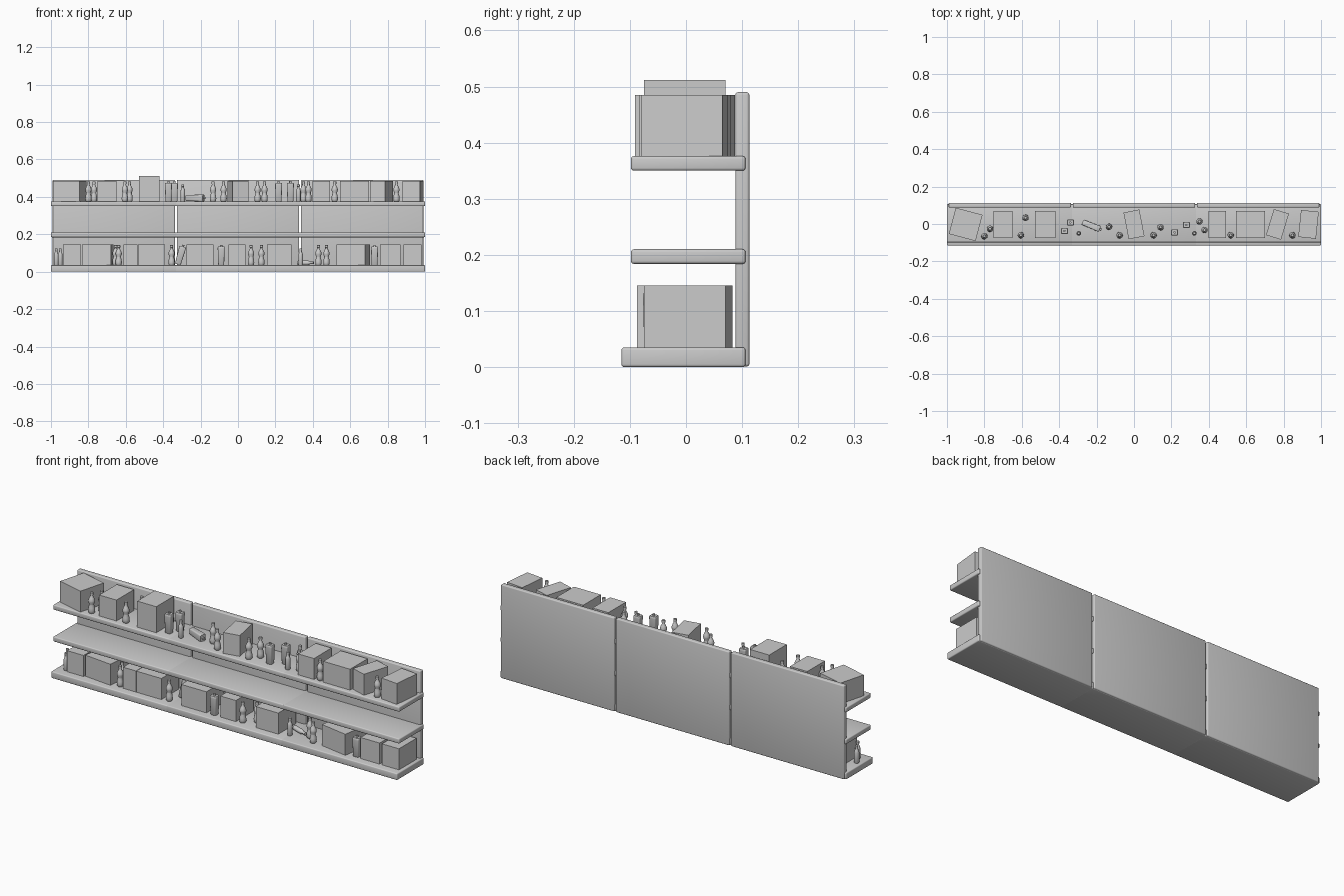
import bpy, bmesh
from math import radians, cos, sin, pi
from mathutils import Matrix, Vector

if "Cube" in bpy.data.objects:
    bpy.data.objects.remove(bpy.data.objects["Cube"])


def finish(name, bm, loc=(0, 0, 0), rot=(0, 0, 0), smooth=True):
    me = bpy.data.meshes.new(name)
    bmesh.ops.recalc_face_normals(bm, faces=bm.faces)
    bm.to_mesh(me)
    bm.free()
    ob = bpy.data.objects.new(name, me)
    bpy.context.collection.objects.link(ob)
    ob.location = loc
    ob.rotation_euler = rot
    if smooth:
        me.shade_smooth()
        me.set_sharp_from_angle(angle=radians(40))
    return ob


def block(name, lo, hi, bevel=0.0, loc=(0, 0, 0), rot=(0, 0, 0)):
    bm = bmesh.new()
    lo, hi = Vector(lo), Vector(hi)
    bmesh.ops.create_cube(bm, size=1, matrix=Matrix.Translation((lo + hi) / 2)
                          @ Matrix.Diagonal((*(hi - lo), 1)))
    if bevel:
        bmesh.ops.bevel(bm, geom=bm.edges[:], offset=bevel, segments=3,
                        profile=0.5, affect='EDGES')
    return finish(name, bm, loc, rot, bool(bevel))


def stack_rings(bm, rings):
    # skin a list of closed rings of points and cap both ends
    vs = [[bm.verts.new(p) for p in ring] for ring in rings]
    n = len(vs[0])
    for a, b in zip(vs, vs[1:]):
        for i in range(n):
            j = (i + 1) % n
            bm.faces.new((a[i], a[j], b[j], b[i]))
    bm.faces.new(vs[0][::-1])
    bm.faces.new(vs[-1])


def circle(r, z, n=14):
    return [(r * cos(2 * pi * i / n), r * sin(2 * pi * i / n), z) for i in range(n)]


def rounded(w, d, r, z):
    pts = []
    for k, (sx, sy) in enumerate([(1, 1), (-1, 1), (-1, -1), (1, -1)]):
        for s in range(4):
            a = pi / 2 * k + pi / 6 * s
            pts.append((sx * (w / 2 - r) + r * cos(a), sy * (d / 2 - r) + r * sin(a), z))
    return pts


# waisted drink bottle, height 0.107
BOTTLE = [(.013, 0), (.016, .004), (.017, .015), (.016, .028), (.012, .042), (.012, .046),
          (.0165, .058), (.0165, .066), (.012, .078), (.007, .087), (.0065, .093),
          (.0085, .0935), (.0085, .106), (.0075, .107)]
# slim straight bottle
SLIM = [(.011, 0), (.0125, .003), (.0125, .055), (.010, .064), (.006, .072),
        (.006, .078), (.0075, .0785), (.0075, .09)]


def bottle(x, y, z, profile=BOTTLE, rot=(0, 0, 0)):
    bm = bmesh.new()
    stack_rings(bm, [circle(r, h) for r, h in profile])
    finish('bottle', bm, (x, y, z), rot)


def carton(x, y, z, rot=(0, 0, 0)):
    # rounded rectangular container with a small screw cap
    bm = bmesh.new()
    stack_rings(bm, [rounded(w, d, .006, h) for w, d, h in
                     [(.029, .026, 0), (.032, .029, .003), (.037, .033, .088),
                      (.037, .033, .095), (.033, .029, .099)]])
    stack_rings(bm, [circle(r, h, 10) for r, h in [(.006, .098), (.006, .108)]])
    finish('carton', bm, (x, y, z), rot)


# three shelving units: back panel, base and two shelves each
for i in (-1, 0, 1):
    cx = i * 0.664
    block('back_panel', (cx - .327, .088, .001), (cx + .327, .113, .49), .005)
    block('base', (cx - .336, -.115, 0), (cx + .336, .106, .035), .005)
    for z in (.184, .35):
        block('shelf', (cx - .336, -.098, z), (cx + .336, .106, z + .026), .005)

TOP, LOW = .376, .035

# product boxes: x, width, turn, height
top_boxes = [(-.90, .148, -15, .109), (-.70, .10, 0, .109), (-.475, .11, 0, .136),
             (0, .086, 11, .109), (.445, .092, 0, .109), (.622, .155, 0, .109),
             (.767, .084, -17, .109), (.933, .095, -6, .109)]
low_boxes = [(-.888, .095, 0, .11), (-.75, .156, -6, .11), (-.575, .075, 0, .11),
             (-.463, .145, 0, .11), (-.203, .145, 0, .11), (-.005, .09, 0, .11),
             (.22, .13, 0, .11), (.616, .156, -10, .11), (.815, .11, 0, .11),
             (.933, .098, 0, .11)]
for z, boxes in ((TOP, top_boxes), (LOW, low_boxes)):
    for x, w, turn, h in boxes:
        block('product_box', (-w / 2, -.0725, 0), (w / 2, .0725, h),
              loc=(x, -.002, z), rot=(0, 0, radians(turn)))

# standing bottles
for x, y in [(-.80, -.065), (-.77, -.025), (-.605, -.06), (-.58, .033), (-.133, -.015),
             (-.077, -.06), (.105, -.06), (.142, -.017), (.35, .013), (.377, -.032),
             (.517, -.06), (.847, -.06)]:
    bottle(x, y, TOP)
for x, y in [(-.655, -.02), (-.638, -.06), (-.355, -.06), (.07, -.06), (.125, -.02),
             (.43, -.02), (.473, -.055)]:
    bottle(x, y, LOW)
for x, y, z in [(-.295, -.05, TOP), (.323, -.05, TOP), (-.972, -.02, LOW),
                (-.95, -.06, LOW), (.335, -.05, LOW)]:
    bottle(x, y, z, SLIM)

# cartons: upright, leaning and lying down
for x, y, z in [(-.34, .008, TOP), (-.372, -.037, TOP), (.28, -.005, TOP),
                (.217, -.045, TOP), (-.09, -.065, LOW), (.73, -.06, LOW)]:
    carton(x, y, z)
carton(-.322, 0, LOW + .004, (0, radians(16), 0))
carton(-.275, .01, TOP + .018, (0, radians(90), radians(-22)))
bottle(.32, .01, LOW + .0125, SLIM, (0, radians(90), radians(-20)))
